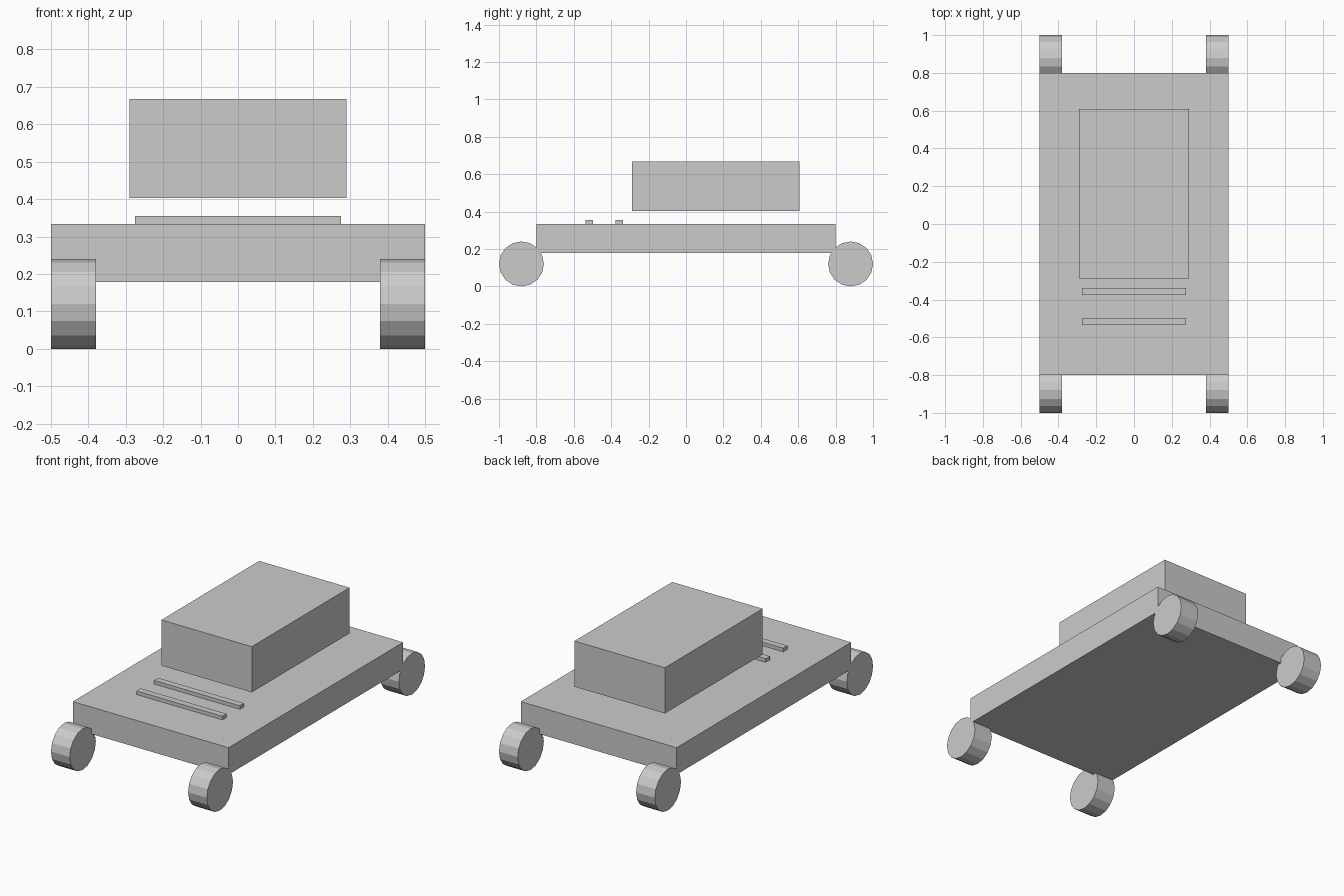
import bpy, math

if "Cube" in bpy.data.objects:
    bpy.data.objects.remove(bpy.data.objects["Cube"])

grey = bpy.data.materials.new("light grey")
grey.diffuse_color = (0.6, 0.6, 0.6, 1)
grey.use_nodes = True
grey.node_tree.nodes["Principled BSDF"].inputs["Base Color"].default_value = grey.diffuse_color


def box(name, x, y0, y1, z0, z1):
    """Box symmetric in x, spanning the given y and z ranges."""
    bpy.ops.mesh.primitive_cube_add(size=1, location=(0, (y0 + y1) / 2, (z0 + z1) / 2))
    ob = bpy.context.object
    ob.name = name
    ob.scale = (2 * x, y1 - y0, z1 - z0)
    bpy.ops.object.transform_apply(location=False, rotation=False, scale=True)
    ob.data.materials.append(grey)


def wheel(name, x, y):
    """Low-poly wheel with its axle along x."""
    bpy.ops.mesh.primitive_cylinder_add(vertices=16, radius=0.12, depth=0.12,
                                        location=(x, y, 0.12),
                                        rotation=(0, math.pi / 2, 0))
    ob = bpy.context.object
    ob.name = name
    bpy.ops.object.transform_apply(location=False, rotation=True, scale=False)
    ob.data.materials.append(grey)


# Chassis slab
box("chassis", 0.5, -0.8, 0.8, 0.178, 0.334)

# Cabin block floating above the chassis
box("cabin", 0.29, -0.288, 0.608, 0.403, 0.668)

# Raised bars on the bonnet
box("rear_bar", 0.275, -0.376, -0.338, 0.334, 0.355)
box("front_bar", 0.275, -0.536, -0.498, 0.334, 0.355)

# Wheels at the four corners
for side, x in (("left", -0.44), ("right", 0.44)):
    for end, y in (("front", -0.88), ("back", 0.88)):
        wheel(f"{end}_{side}_wheel", x, y)
